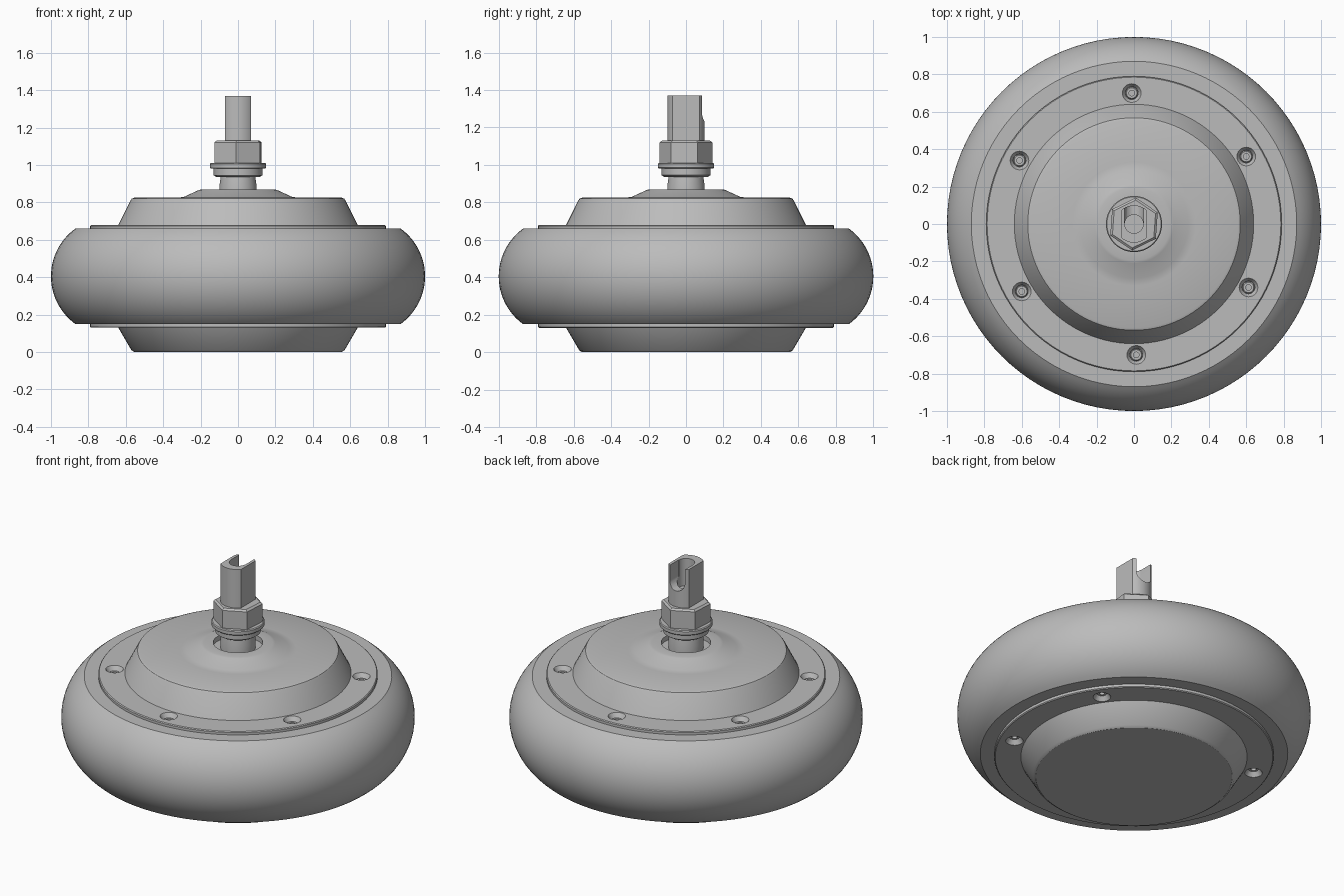
import bpy, bmesh, math
from mathutils import Vector, Matrix

if "Cube" in bpy.data.objects:
    bpy.data.objects.remove(bpy.data.objects["Cube"], do_unlink=True)

grey = bpy.data.materials.new("plain grey")
grey.use_nodes = True
colour = (0.5, 0.5, 0.5, 1)
grey.diffuse_color = colour
grey.node_tree.nodes["Principled BSDF"].inputs["Base Color"].default_value = colour


def finish(name, bm, angle=28):
    bmesh.ops.recalc_face_normals(bm, faces=bm.faces)
    mesh = bpy.data.meshes.new(name)
    bm.to_mesh(mesh)
    bm.free()
    mesh.materials.append(grey)
    obj = bpy.data.objects.new(name, mesh)
    bpy.context.collection.objects.link(obj)
    smooth(obj, angle)
    return obj


def smooth(obj, angle=28):
    bpy.ops.object.select_all(action='DESELECT')
    obj.select_set(True)
    bpy.context.view_layer.objects.active = obj
    bpy.ops.object.shade_smooth_by_angle(angle=math.radians(angle))


def lathe(name, profile, steps=96, closed=False, turn=0, place=None):
    """Spin (radius, height) points round z; open profiles get end caps."""
    bm = bmesh.new()
    start = Matrix.Rotation(turn, 3, 'Z')
    verts = [bm.verts.new(start @ Vector((r, 0, z))) for r, z in profile]
    edges = [bm.edges.new(pair) for pair in zip(verts, verts[1:])]
    if closed:
        edges.append(bm.edges.new((verts[-1], verts[0])))
    bmesh.ops.spin(bm, geom=verts + edges, cent=(0, 0, 0), axis=(0, 0, 1),
                   angle=math.tau, steps=steps)
    bmesh.ops.remove_doubles(bm, verts=bm.verts, dist=1e-5)
    if not closed:
        bmesh.ops.holes_fill(bm, edges=[e for e in bm.edges if e.is_boundary], sides=0)
    if place:
        bm.transform(place)
    return finish(name, bm)


def cut(obj, cutters):
    for cutter in cutters:
        mod = obj.modifiers.new("cut", 'BOOLEAN')
        mod.operation = 'DIFFERENCE'
        mod.solver = 'EXACT'
        mod.object = cutter
        bpy.context.view_layer.objects.active = obj
        bpy.ops.object.modifier_apply(modifier=mod.name)
        bpy.data.objects.remove(cutter, do_unlink=True)
    smooth(obj)


# Tyre: circular-arc tread with flat side walls
radius, half = 0.315, math.asin(0.255 / 0.315)
tread = [(1 - radius + radius * math.cos(a), 0.405 + radius * math.sin(a))
         for a in (half * (i / 12 - 1) for i in range(25))]
lathe("tyre", [(0.76, 0.15)] + tread + [(0.76, 0.66)], closed=True)

# Hub shell: lower cover, rim flanges, upper cover and shaft recess
hub = lathe("hub", [
    (0.555, 0), (0.57, 0.01), (0.64, 0.13), (0.785, 0.13), (0.79, 0.135),
    (0.79, 0.675), (0.785, 0.68), (0.64, 0.68), (0.575, 0.81), (0.568, 0.82),
    (0.555, 0.825), (0.33, 0.825), (0.29, 0.829), (0.21, 0.866), (0.195, 0.87),
    (0.14, 0.87), (0.14, 0.84)])

# Countersunk bolt holes and socket bolts on both flanges
holes = []
for side, height, first in ((1, 0.68, 91), (-1, 0.13, 95)):
    for i in range(6):
        a = math.radians(first + 60 * i)
        place = Matrix.Translation((0.7 * math.cos(a), 0.7 * math.sin(a), height))
        if side < 0:
            place = place @ Matrix.Rotation(math.pi, 4, 'X')
        holes.append(lathe("hole_cutter", [(0.034, -0.05), (0.034, -0.025), (0.05, 0),
                                           (0.05, 0.02)], 24, place=place))
        lathe("bolt", [(0.033, -0.06), (0.033, -0.03), (0.028, -0.024), (0.015, -0.024),
                       (0.015, -0.04)], 24, place=place)
cut(hub, holes)

# Axle collar, washers and hex nut
lathe("axle_collar", [(0.1, 0.83), (0.1, 0.885), (0.092, 0.94)], 48)
lathe("lower_washer", [(0.115, 0.935), (0.13, 0.945), (0.13, 0.985)], 48)
lathe("upper_washer", [(0.145, 0.98), (0.15, 0.985), (0.15, 1.005), (0.145, 1.01)], 48)
lathe("hex_nut", [(0.141, 1.008), (0.141, 1.12), (0.128, 1.13)], 6, turn=math.radians(86))

# Axle end: round bar with two flats
bm = bmesh.new()
limit = math.acos(0.7)
outline = [(0.1 * math.cos(a), 0.1 * math.sin(a))
           for middle in (math.pi / 2, -math.pi / 2)
           for a in (middle + (math.pi / 2 - limit) * (i / 8 - 1) for i in range(17))]
face = bm.faces.new([bm.verts.new((x, y, 1.0)) for x, y in outline])
top = bmesh.ops.extrude_face_region(bm, geom=[face])
bmesh.ops.translate(bm, vec=(0, 0, 0.37),
                    verts=[v for v in top["geom"] if isinstance(v, bmesh.types.BMVert)])
axle = finish("axle_end", bm)

# Cable bore and the U-shaped cable outlet at the back
bore = lathe("bore_cutter", [(0.05, 1.2), (0.05, 1.5)], 32)
bm = bmesh.new()
arch = [(0.052 * math.cos(a), 1.28 + 0.052 * math.sin(a))
        for a in (math.pi * (1 + i / 12) for i in range(13))]
arch += [(0.052, 1.5), (-0.052, 1.5)]
face = bm.faces.new([bm.verts.new((x, 0, z)) for x, z in arch])
end = bmesh.ops.extrude_face_region(bm, geom=[face])
bmesh.ops.translate(bm, vec=(0, 0.2, 0),
                    verts=[v for v in end["geom"] if isinstance(v, bmesh.types.BMVert)])
outlet = finish("outlet_cutter", bm)
cut(axle, [bore, outlet])
